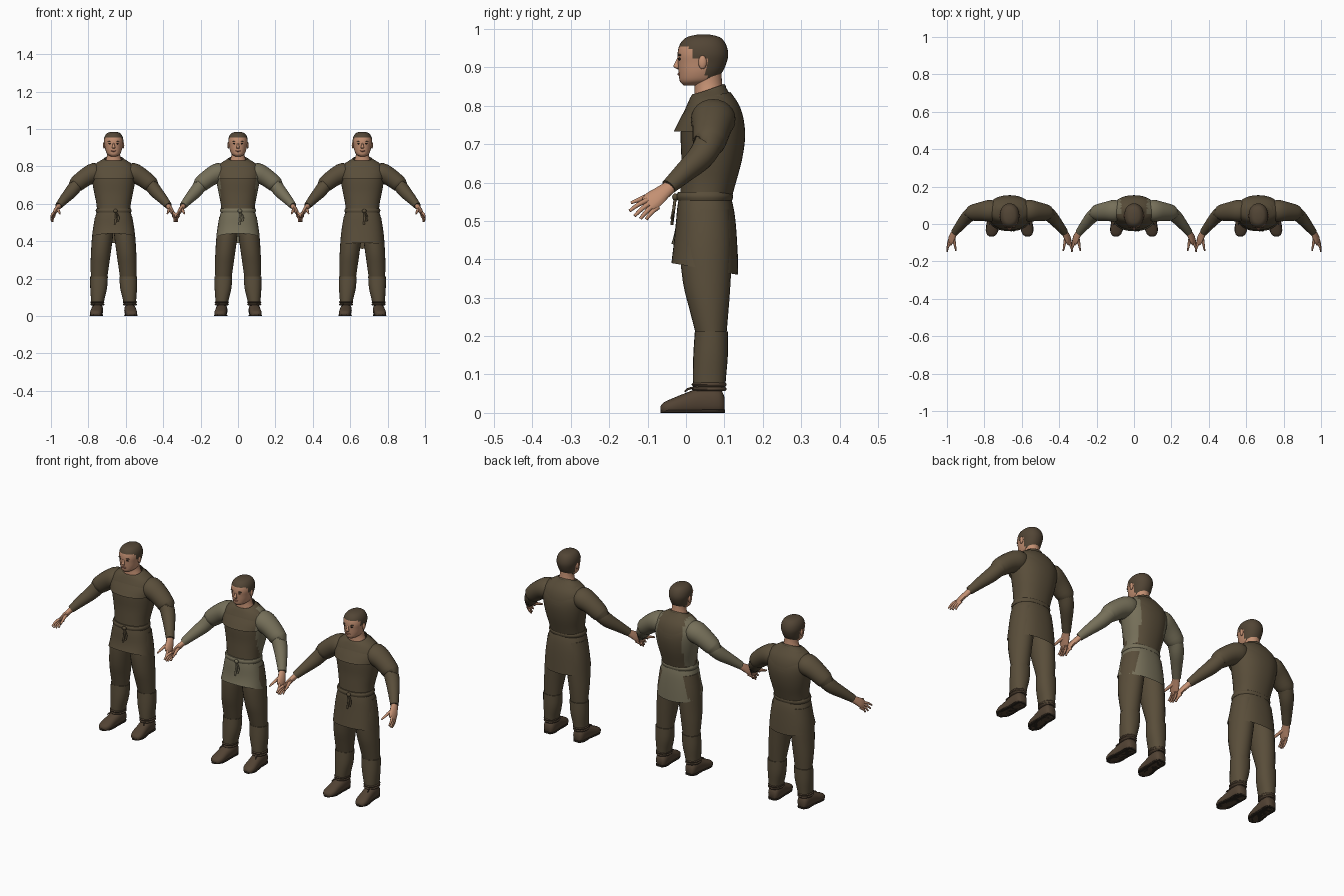
import bpy, bmesh, math
from mathutils import Vector, Matrix

cube = bpy.data.objects.get("Cube")
if cube:
    bpy.data.objects.remove(cube)


def material(name, rgb):
    m = bpy.data.materials.new(name)
    m.use_nodes = True
    m.diffuse_color = (*rgb, 1)
    m.node_tree.nodes["Principled BSDF"].inputs["Base Color"].default_value = (*rgb, 1)
    return m


BROWN = material("brown_cloth", (.1, .075, .042))
OLIVE = material("olive_cloth", (.18, .16, .1))
SKIN = material("skin", (.55, .28, .17))
HAIR = material("dark_hair", (.085, .06, .036))
LEATHER = material("boot_leather", (.085, .056, .034))
DARK = material("dark_brown", (.025, .018, .012))
LIPS = material("lips", (.36, .15, .1))

X, Y, Z = Vector((1, 0, 0)), Vector((0, 1, 0)), Vector((0, 0, 1))
figure = {"tag": "", "x": 0}


def finish(name, bm, mats, mirror, rule=None):
    """Turn a bmesh into a smooth object standing at the current figure."""
    bmesh.ops.recalc_face_normals(bm, faces=bm.faces)
    if rule:
        for f in bm.faces:
            f.material_index = rule(f.calc_center_median())
    me = bpy.data.meshes.new(name)
    bm.to_mesh(me)
    bm.free()
    for m in mats:
        me.materials.append(m)
    me.shade_smooth()
    me.set_sharp_from_angle(angle=math.radians(50))
    ob = bpy.data.objects.new(figure["tag"] + "_" + name, me)
    ob.location.x = figure["x"]
    bpy.context.collection.objects.link(ob)
    if mirror:
        ob.modifiers.new("Mirror", 'MIRROR').use_mirror_merge = False
    return ob


def smooth_rings(rings, steps):
    """Fill in rings along a spline through the given ones."""
    out = []
    for i in range(len(rings) - 1):
        four = [rings[max(0, min(len(rings) - 1, i + k))] for k in (-1, 0, 1, 2)]
        for s in range(steps):
            t = s / steps
            out.append([b + t / 2 * (c - a + t * (2 * a - 5 * b + 4 * c - d + t * (3 * (b - c) + d - a)))
                        for a, b, c, d in zip(*four)])
    return out + [list(rings[-1])]


def loft(name, rings, mats, frame="Z", sides=24, power=1, steps=3, caps=True,
         mirror=False, rule=None, tilt=None, floor=False):
    """Skin over rings of (x, y, z, half width, half depth)."""
    rings = smooth_rings(rings, steps)
    bm = bmesh.new()
    loops = []
    for i, (x, y, z, a, b) in enumerate(rings):
        c = Vector((x, y, z))
        if frame == "path":
            t = Vector(rings[min(i + 1, len(rings) - 1)][:3]) - Vector(rings[max(i - 1, 0)][:3])
            t.normalize()
            v = (Y - t * Y.dot(t)).normalized()
            u = v.cross(t)
        else:
            u, v = X, (Y if frame == "Z" else Z)
        loop = []
        for k in range(sides):
            p = math.tau * k / sides
            cs, sn = math.cos(p), math.sin(p)
            co = c + u * a * math.copysign(abs(cs) ** power, cs) + v * b * math.copysign(abs(sn) ** power, sn)
            if tilt:
                co.z += tilt(co.y - y, i / (len(rings) - 1))
            if floor:
                co.z = max(co.z, 0)
            loop.append(bm.verts.new(co))
        loops.append(loop)
    for p, q in zip(loops, loops[1:]):
        for k in range(sides):
            n = (k + 1) % sides
            bm.faces.new((p[k], p[n], q[n], q[k]))
    if caps:
        bm.faces.new(loops[0])
        bm.faces.new(loops[-1])
    return finish(name, bm, mats, mirror, rule)


def blob(name, loc, size, mat, mirror=False):
    bm = bmesh.new()
    bmesh.ops.create_uvsphere(bm, u_segments=12, v_segments=8, radius=1)
    bm.transform(Matrix.Translation(loc) @ Matrix.Diagonal((*size, 1)))
    return finish(name, bm, [mat], mirror)


def head():
    def hairy(c):
        return int(c.z > .953 or (c.y > .012 and c.z > .925) or (c.y > .052 and c.z > .866))

    loft("head", [(0, .014, .853, .014, .02), (0, .03, .864, .033, .046), (0, .037, .885, .043, .056),
                  (0, .042, .91, .048, .063), (0, .044, .935, .052, .066), (0, .044, .96, .048, .06),
                  (0, .045, .978, .034, .044), (0, .045, .985, .012, .018)],
         [SKIN, HAIR], power=.92, steps=4, sides=32, rule=hairy)
    loft("neck", [(0, .06, .8, .055, .04), (0, .06, .835, .042, .038), (0, .058, .86, .035, .036),
                  (0, .056, .89, .034, .036)], [SKIN])
    loft("nose", [(0, -.017, .928, .004, .004), (0, -.022, .912, .006, .007), (0, -.025, .902, .009, .008),
                  (0, -.018, .895, .006, .004)], [SKIN], sides=10)
    blob("ear", (.051, .043, .913), (.006, .011, .018), SKIN, True)
    blob("eye", (.019, -.016, .922), (.008, .004, .004), DARK, True)
    blob("brow", (.02, -.016, .932), (.012, .005, .003), HAIR, True)
    blob("mouth", (0, -.018, .882), (.014, .004, .004), LIPS)


def hand():
    loft("palm", [(.291, -.04, .59, .014, .018), (.303, -.062, .573, .013, .022),
                  (.313, -.083, .557, .011, .026), (.32, -.1, .543, .007, .022)],
         [SKIN], "path", 12, mirror=True)
    # four spread fingers, then the thumb
    tips = [(.334, -.147, .526), (.334, -.134, .513), (.331, -.119, .506), (.325, -.104, .504)]
    for i, tip in enumerate(tips):
        base = Vector((.317, -.1 + .009 * i, .554 - .006 * i))
        mid = base.lerp(Vector(tip), .5) + Vector((.004, 0, .003))
        loft("finger", [(*base, .007, .007), (*mid, .006, .006), (*tip, .004, .004)],
             [SKIN], "path", 8, mirror=True)
    loft("thumb", [(.302, -.06, .575, .009, .009), (.295, -.1, .564, .008, .008),
                   (.287, -.143, .547, .004, .004)], [SKIN], "path", 8, mirror=True)


def tunic(cloth, front, back):
    def panel(c):
        return int(abs(c.x) < (.093 if c.y < .05 else .07))

    cloths = [cloth, BROWN]
    loft("tunic_body", [(0, .05, .55, .088, .066), (0, .058, .6, .092, .072), (0, .067, .66, .104, .079),
                        (0, .07, .72, .115, .084), (0, .069, .77, .12, .079), (0, .066, .81, .1, .061),
                        (0, .062, .832, .068, .048), (0, .06, .842, .05, .041)],
         cloths, power=.9, sides=40, caps=False, rule=panel, tilt=lambda dy, t: .3 * dy * t ** 6)
    # overlapping shoulder layer with a loose front edge
    loft("yoke", [(0, .061, .733, .116, .093), (0, .065, .765, .118, .084), (0, .066, .795, .108, .071),
                  (0, .063, .825, .078, .053)],
         cloths, power=.9, sides=40, caps=False, rule=panel, tilt=lambda dy, t: .2 * dy * t)
    loft("collar", [(0, .059, .828, .058, .045), (0, .058, .838, .056, .045), (0, .058, .842, .05, .041)],
         [BROWN], caps=False, tilt=lambda dy, t: .35 * dy)
    loft("sleeve", [(.055, .07, .768, .035, .04), (.1, .071, .766, .053, .058), (.15, .067, .742, .048, .051),
                    (.198, .06, .705, .043, .043), (.203, .058, .7, .036, .036)],
         [cloth], "path", mirror=True)
    loft("forearm", [(.17, .065, .722, .036, .036), (.202, .056, .695, .036, .037), (.228, .035, .663, .034, .034),
                     (.262, -.005, .626, .027, .027), (.294, -.045, .589, .019, .021)],
         [cloth], "path", mirror=True)

    # skirt, its hem dropping toward the back
    hem = (front + back) / 2
    loft("skirt", [(0, .049, .568, .087, .066), (0, .051, .53, .098, .074), (0, .052, .47, .108, .08),
                   (0, .049, hem, .116, .087)],
         [cloth], power=.85, sides=40, caps=False,
         tilt=lambda dy, t: -(front - back) * t * t * dy / .17)
    loft("belt", [(0, .049, .553, .093, .071), (0, .049, .564, .096, .074), (0, .049, .575, .092, .07)],
         [cloth], power=.88, sides=32)
    blob("belt_knot", (.01, -.028, .562), (.012, .008, .01), cloth)
    for dx, low in ((.008, .49), (.022, .505)):
        loft("belt_end", [(.01, -.028, .56, .004, .004), (dx + .004, -.032, .53, .005, .004),
                          (dx, -.037, low, .005, .004)], [cloth], sides=8)


def legs():
    loft("trouser_leg", [(.05, .055, .53, .05, .06), (.058, .052, .44, .056, .068), (.068, .054, .34, .053, .062),
                         (.074, .06, .27, .049, .051), (.078, .066, .2, .043, .039)],
         [BROWN], mirror=True)
    loft("lower_leg", [(.078, .066, .212, .047, .043), (.08, .064, .15, .045, .045),
                       (.085, .061, .09, .036, .043), (.087, .061, .06, .033, .041)],
         [BROWN], power=.92, mirror=True)
    for z in (.062, .074):
        loft("ankle_tie", [(.087, .061, z - .005, .034, .042), (.087, .06, z, .038, .046),
                           (.087, .061, z + .005, .034, .042)], [LEATHER], mirror=True)
    loft("lace", [(.1, .02, .066, .003, .003), (.105, .005, .062, .003, .003), (.108, -.003, .055, .002, .002)],
         [LEATHER], "path", 6, mirror=True)
    # shoe runs heel to toe, flattened on the ground
    loft("shoe", [(.087, .1, .022, .018, .02), (.087, .085, .03, .029, .036), (.088, .04, .03, .031, .036),
                  (.091, .005, .024, .031, .03), (.094, -.035, .016, .032, .022), (.096, -.058, .012, .024, .015),
                  (.097, -.066, .01, .01, .008)],
         [LEATHER], "Y", power=.85, mirror=True, floor=True)
    loft("sole", [(.087, .102, .004, .018, .005), (.088, .08, .004, .031, .005), (.089, .03, .004, .03, .005),
                  (.094, -.035, .004, .034, .005), (.097, -.067, .004, .012, .005)],
         [DARK], "Y", power=.5, mirror=True, floor=True)


# three figures side by side: cloth colour and hem heights differ
for tag, x, cloth, front, back in (("right_figure", -.665, BROWN, .44, .39),
                                   ("middle_figure", 0, OLIVE, .44, .39),
                                   ("left_figure", .665, BROWN, .39, .36)):
    figure.update(tag=tag, x=x)
    head()
    hand()
    tunic(cloth, front, back)
    legs()
